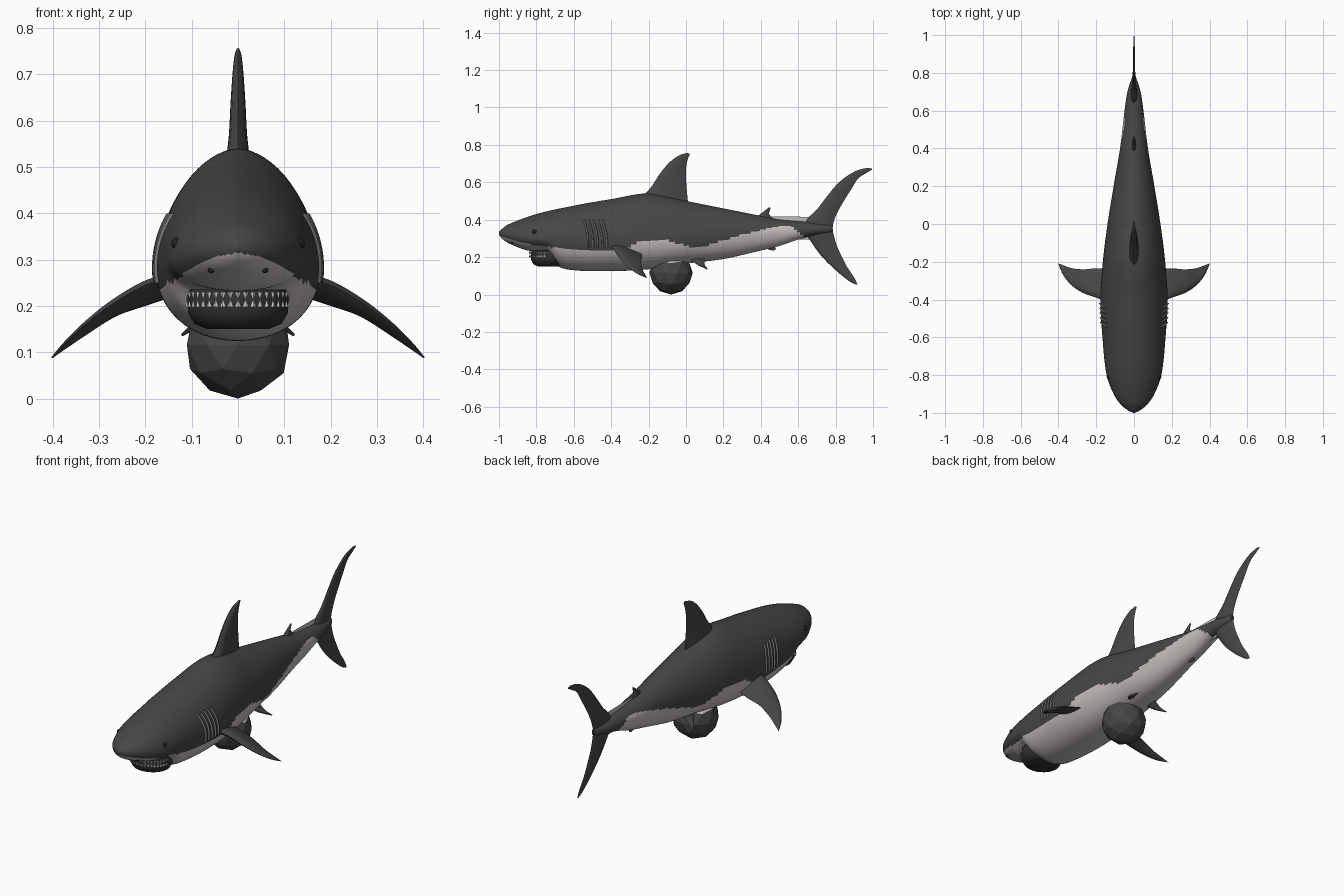
import bpy, bmesh, math
from mathutils import Vector

if "Cube" in bpy.data.objects:
    bpy.data.objects.remove(bpy.data.objects["Cube"])


def material(name, r, g, b):
    m = bpy.data.materials.new(name)
    m.diffuse_color = (r, g, b, 1)
    m.use_nodes = True
    m.node_tree.nodes["Principled BSDF"].inputs["Base Color"].default_value = m.diffuse_color
    return m


DARK = material("slate grey skin", 0.062, 0.062, 0.062)
LIGHT = material("pale belly", 0.55, 0.51, 0.50)
MOUTH = material("mouth dark", 0.03, 0.03, 0.03)
SLIT = material("gill grey", 0.25, 0.24, 0.24)
TOOTH = material("tooth white", 0.65, 0.63, 0.6)
EYE = material("eye black", 0.015, 0.015, 0.015)


def curve(pts, x):
    """Smooth interpolation through (x, value) points."""
    if x <= pts[0][0]:
        return pts[0][1]
    if x >= pts[-1][0]:
        return pts[-1][1]
    i = next(k for k in range(len(pts) - 1) if x <= pts[k + 1][0])

    def slope(k):
        a, b = pts[max(k - 1, 0)], pts[min(k + 1, len(pts) - 1)]
        return (b[1] - a[1]) / (b[0] - a[0])
    (x0, v0), (x1, v1) = pts[i], pts[i + 1]
    h, t = x1 - x0, (x - x0) / (x1 - x0)
    return (v0 * (2*t**3 - 3*t*t + 1) + slope(i) * h * (t**3 - 2*t*t + t)
            + v1 * (3*t*t - 2*t**3) + slope(i + 1) * h * (t**3 - t*t))


def finish(name, bm, mats, smooth=True):
    bmesh.ops.remove_doubles(bm, verts=bm.verts, dist=1e-5)
    bmesh.ops.recalc_face_normals(bm, faces=bm.faces)
    me = bpy.data.meshes.new(name)
    bm.to_mesh(me)
    bm.free()
    for m in mats:
        me.materials.append(m)
    ob = bpy.data.objects.new(name, me)
    bpy.context.collection.objects.link(ob)
    if smooth:
        bpy.ops.object.select_all(action='DESELECT')
        bpy.context.view_layer.objects.active = ob
        ob.select_set(True)
        bpy.ops.object.shade_smooth_by_angle(angle=math.radians(50))
    return ob


def loft(rows, closed=True):
    bm = bmesh.new()
    vs = [[bm.verts.new(p) for p in r] for r in rows]
    n = len(rows[0])
    for a, b in zip(vs, vs[1:]):
        for j in range(n if closed else n - 1):
            k = (j + 1) % n
            bm.faces.new((a[j], a[k], b[k], b[j]))
    if closed:
        bm.faces.new(vs[0])
        bm.faces.new(vs[-1])
    return bm


# Body profiles along y
TOP = [(-1, .335), (-.985, .35), (-.95, .375), (-.8, .43), (-.6, .475), (-.4, .51), (-.2, .54),
       (0, .50), (.2, .46), (.4, .42), (.5, .40), (.65, .387), (.78, .37)]
BOT = [(-1, .32), (-.985, .30), (-.95, .275), (-.85, .236), (-.74, .222), (-.69, .155), (-.6, .13),
       (-.4, .125), (-.2, .135), (0, .165), (.2, .19), (.4, .235), (.5, .26), (.62, .30), (.78, .335)]
MID = [(-1, .327), (-.8, .30), (-.4, .28), (0, .30), (.4, .33), (.78, .352)]
WID = [(-1, .004), (-.985, .035), (-.95, .075), (-.9, .108), (-.8, .145), (-.6, .167), (-.4, .178),
       (-.2, .165), (0, .14), (.2, .108), (.4, .074), (.6, .05), (.7, .035), (.78, .01)]
# Upper edge of the pale belly
LINE = [(-1, .315), (-.9, .285), (-.8, .262), (-.6, .245), (-.35, .24), (-.25, .28), (-.15, .298),
        (-.05, .275), (.05, .25), (.1, .26), (.2, .29), (.3, .32), (.4, .345), (.55, .365), (.62, .32)]


def section(y, a):
    c, s = math.cos(a), math.sin(a)
    mid = curve(MID, y)
    half = curve(TOP, y) - mid if s > 0 else mid - curve(BOT, y)
    p = 1.12 if s > 0 else .92
    return (math.copysign(abs(c) ** p, c) * curve(WID, y), y, mid + s * half)


def surface_x(y, z):
    mid = curve(MID, y)
    half = curve(TOP, y) - mid if z > mid else mid - curve(BOT, y)
    s = max(-1, min(1, (z - mid) / half))
    return section(y, math.asin(s))[0]


RINGS, SIDES = 130, 64
bm = loft([[section(-1 + 1.78 * (i / RINGS) ** 1.25, math.tau * j / SIDES) for j in range(SIDES)]
           for i in range(RINGS + 1)])
for f in bm.faces:
    c = f.calc_center_median()
    f.material_index = int(c.y < .62 and c.z < curve(LINE, c.y))
finish("body", bm, [DARK, LIGHT])


def fin(name, lead, trail, thick, normal=(1, 0, 0), steps=24, chord=9):
    """Lens-section fin between a leading and a trailing edge."""
    n, nv, rows = len(lead) - 1, Vector(normal).normalized(), []

    def along(pts, t):
        return Vector([curve([(i, p[k]) for i, p in enumerate(pts)], t) for k in range(3)])
    for i in range(steps + 1):
        t = n * i / steps
        a, b = along(lead, t), along(trail, t)
        w = curve(list(enumerate(thick)), t)
        up, down = [], []
        for j in range(chord + 1):
            u = j / chord
            off = nv * w * 2.6 * math.sqrt(u) * (1 - u)
            up.append(a.lerp(b, u) + off)
            down.append(a.lerp(b, u) - off)
        rows.append(up + down[-2:0:-1])
    return finish(name, loft(rows), [DARK])


def yz(*pts):
    return [(0, y, z) for y, z in pts]


# Fins on the centre line
fin("dorsal_fin", yz((-.25, .51), (-.19, .57), (-.14, .645), (-.09, .705), (-.04, .742), (.005, .757)),
    yz((.012, .48), (.004, .56), (.0, .63), (.002, .69), (.012, .73), (.022, .752)),
    [.028, .02, .016, .012, .008, .003])
fin("second_dorsal_fin", yz((.37, .41), (.41, .44), (.445, .467)),
    yz((.475, .40), (.445, .43), (.452, .462)), [.012, .008, .003], steps=10)
fin("anal_fin", yz((.40, .26), (.43, .245), (.465, .234)),
    yz((.48, .28), (.475, .26), (.482, .242)), [.012, .008, .003], steps=10)
fin("tail_fin", yz((.912, .052), (.875, .07), (.80, .13), (.72, .21), (.66, .295), (.63, .35), (.65, .405),
                   (.70, .455), (.75, .52), (.82, .602), (.90, .657), (.965, .676), (.993, .673)),
    yz((.916, .055), (.90, .09), (.86, .15), (.82, .23), (.80, .28), (.785, .345), (.79, .39),
       (.815, .45), (.85, .51), (.885, .565), (.92, .62), (.965, .65), (.995, .668)),
    [.002, .004, .006, .009, .014, .018, .014, .009, .007, .006, .005, .003, .002], steps=48)

# Thin pale web around the tail stem
bm = bmesh.new()
bm.faces.new([bm.verts.new(p) for p in yz((.46, .418), (.665, .415), (.66, .295), (.5, .29))])
finish("tail_web", bm, [LIGHT], smooth=False)

for side, label in ((1, "left"), (-1, "right")):
    def flip(*pts):
        return [(side * x, y, z) for x, y, z in pts]
    # Paired fins
    fin(label + "_pectoral_fin",
        flip((.13, -.42, .265), (.20, -.39, .245), (.27, -.365, .205), (.33, -.325, .16), (.375, -.27, .118), (.40, -.212, .09)),
        flip((.13, -.24, .225), (.20, -.235, .20), (.265, -.24, .178), (.325, -.235, .14), (.37, -.22, .11), (.403, -.208, .088)),
        [.022, .018, .014, .010, .006, .002], (side * .5, 0, .85))
    fin(label + "_pelvic_fin", flip((.05, .01, .20), (.085, .055, .165), (.12, .108, .138)),
        flip((.05, .10, .195), (.09, .10, .16), (.122, .117, .136)),
        [.012, .008, .003], (side * .6, 0, .8), steps=10)
    # Gill slits as thin ribbons on the skin
    for g in range(5):
        rows = []
        for k in range(13):
            z = .25 + .15 * k / 12
            y = -.42 - .025 * g - .025 * k / 12 + .008 * math.sin(k / 12 * math.pi)
            x = surface_x(y, z)
            rows.append([(side * (x + d), y + e, z) for d, e in ((.001, -.007), (.008, 0), (.001, .003))])
        finish(f"{label}_gill_slit_{g + 1}", loft(rows, closed=False), [SLIT])
    # Eyes and nostrils
    for part, y, z, r in (("eye", -.81, .335, .013), ("nostril", -.93, .278, .007)):
        bm = bmesh.new()
        bmesh.ops.create_uvsphere(bm, u_segments=14, v_segments=8, radius=r)
        bmesh.ops.translate(bm, verts=bm.verts, vec=(side * (surface_x(y, z) - r * .4), y, z))
        finish(f"{label}_{part}", bm, [EYE])

# Open lower jaw
finish("lower_jaw", loft([[(.11 * s * math.cos(a), -.73 + .1 * s * math.sin(a), z)
                           for a in (math.tau * j / 32 for j in range(32))]
                          for z, s in ((.236, .94), (.215, 1), (.185, .98), (.162, .86), (.15, .6))]), [MOUTH])

# Two rows of teeth
for row, sign, base in (("upper_teeth", -1, .23), ("lower_teeth", 1, .198)):
    bm = bmesh.new()
    for i in range(19):
        a = math.radians(-165 + 150 * i / 18)
        p = Vector((.114 * math.cos(a), -.73 + .106 * math.sin(a), base))
        side_dir = Vector((-math.sin(a), math.cos(a), 0)) * .007
        out = Vector((math.cos(a), math.sin(a), 0)) * .004
        tip = bm.verts.new(p + Vector((0, 0, sign * .018)))
        b = [bm.verts.new(p + d) for d in (side_dir, out, -side_dir, -out)]
        bm.faces.new(b)
        for k in range(4):
            bm.faces.new((b[k], b[(k + 1) % 4], tip))
    finish(row, bm, [TOOTH], smooth=False)

# Faceted ball under the belly, pale on top
bm = bmesh.new()
bmesh.ops.create_icosphere(bm, subdivisions=2, radius=.116)
bmesh.ops.translate(bm, verts=bm.verts, vec=(0, -.08, .116))
for f in bm.faces:
    c = f.calc_center_median()
    f.material_index = int(c.z > .165 and c.y > -.12)
finish("belly_ball", bm, [DARK, LIGHT], smooth=False)
